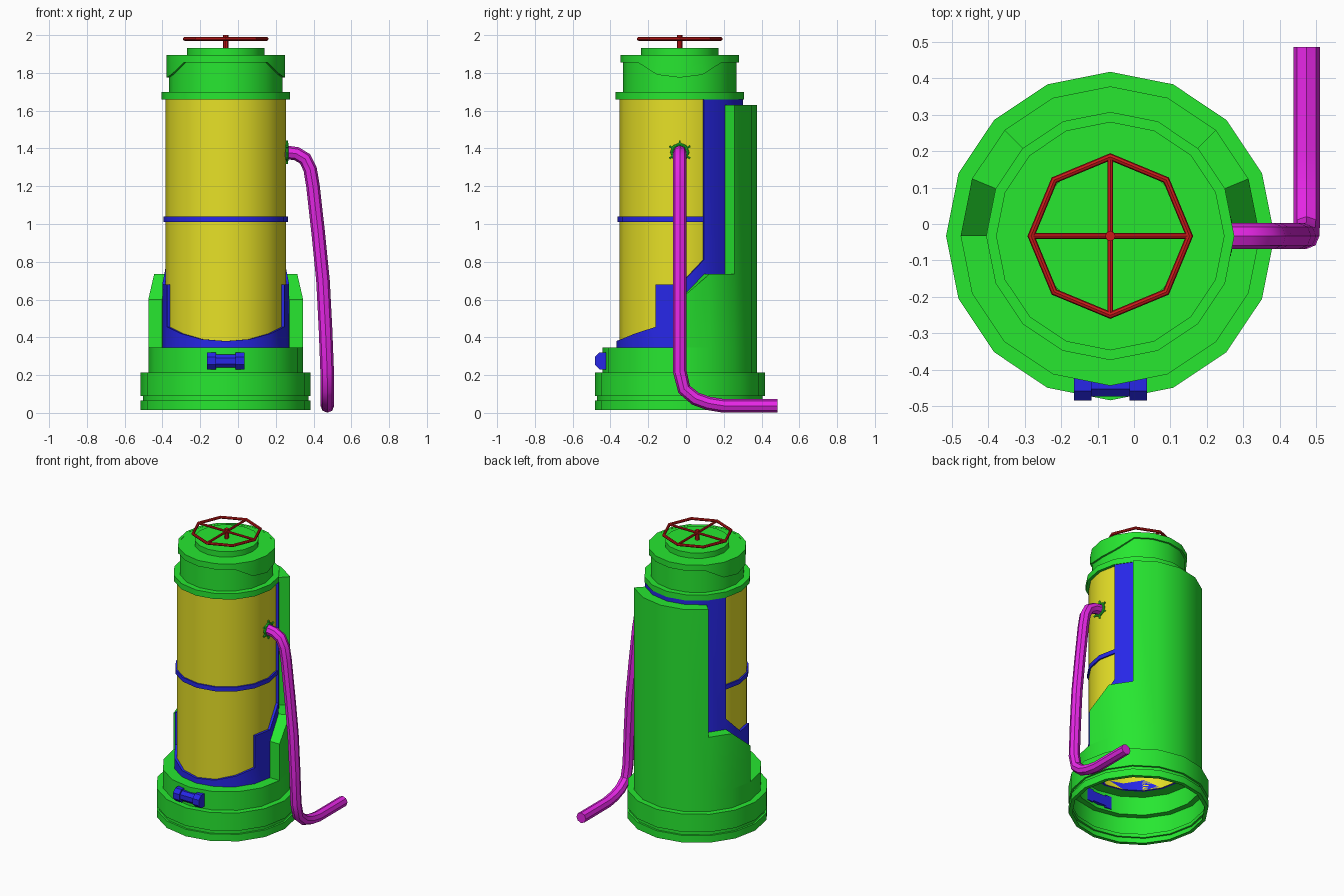
import bpy, bmesh, math
from mathutils import Vector

if "Cube" in bpy.data.objects:
    bpy.data.objects.remove(bpy.data.objects["Cube"])

CX, CY, SIDES = -0.065, -0.033, 16


def material(name, rgb):
    m = bpy.data.materials.new(name)
    m.diffuse_color = (*rgb, 1)
    m.use_nodes = True
    m.node_tree.nodes["Principled BSDF"].inputs["Base Color"].default_value = m.diffuse_color
    return m


GREEN = material("green", (0.02, 0.8, 0.03))
YELLOW = material("yellow", (0.8, 0.75, 0.02))
BLUE = material("blue", (0.02, 0.02, 0.8))
RED = material("red", (0.6, 0.01, 0.01))
MAGENTA = material("magenta", (0.8, 0.02, 0.8))


def finish(name, bm, mat, smooth=True):
    bmesh.ops.remove_doubles(bm, verts=bm.verts, dist=1e-5)
    bmesh.ops.recalc_face_normals(bm, faces=bm.faces)
    me = bpy.data.meshes.new(name)
    bm.to_mesh(me)
    bm.free()
    me.materials.append(mat)
    ob = bpy.data.objects.new(name, me)
    bpy.context.collection.objects.link(ob)
    if smooth:
        bpy.ops.object.select_all(action='DESELECT')
        ob.select_set(True)
        bpy.context.view_layer.objects.active = ob
        bpy.ops.object.shade_smooth_by_angle(angle=math.radians(35))
    return ob


def polar(r, a, z):
    a = math.radians(a)
    return Vector((CX + r * math.cos(a), CY + r * math.sin(a), z))


def lathe(name, profile, mat):
    """Revolve (radius, z) points; radius 0 closes the end."""
    bm = bmesh.new()
    step = 360 / SIDES
    for i in range(SIDES):
        for (r0, z0), (r1, z1) in zip(profile, profile[1:]):
            pts = [polar(r0, i * step, z0), polar(r0, (i + 1) * step, z0),
                   polar(r1, (i + 1) * step, z1), polar(r1, i * step, z1)]
            if r0 == 0:
                pts.pop(0)
            elif r1 == 0:
                pts.pop()
            bm.faces.new([bm.verts.new(p) for p in pts])
    return finish(name, bm, mat)


def curved_panel(name, r_in, r_out, segs, mat):
    """Thick wall of segments (a0, a1, bottom0, bottom1, top0, top1), mirrored in x."""
    segs = segs + [(180 - a1, 180 - a0, b1, b0, t1, t0) for a0, a1, b0, b1, t0, t1 in segs]
    cols = {}
    for a0, a1, b0, b1, t0, t1 in segs:
        cols.setdefault(a0 % 360, []).append((b0, t0))
        cols.setdefault(a1 % 360, []).append((b1, t1))
    bm = bmesh.new()

    def face(pts):
        bm.faces.new([bm.verts.new(p) for p in pts])

    def column(a, b, t):
        return sorted({z for pair in cols[a % 360] for z in pair if b <= z <= t})

    for a0, a1, b0, b1, t0, t1 in segs:
        for r in (r_in, r_out):
            face([polar(r, a0, z) for z in column(a0, b0, t0)] +
                 [polar(r, a1, z) for z in reversed(column(a1, b1, t1))])
        for z0, z1 in ((b0, b1), (t0, t1)):
            face([polar(r_in, a0, z0), polar(r_out, a0, z0),
                  polar(r_out, a1, z1), polar(r_in, a1, z1)])
    for a, spans in cols.items():
        walls = spans if len(spans) == 1 else list(zip(*[sorted(s) for s in zip(*spans)]))
        if len(spans) == 2:
            (b0, t0), (b1, t1) = spans
            walls = [(min(b0, b1), max(b0, b1)), (min(t0, t1), max(t0, t1))]
        for lo, hi in walls:
            if hi - lo > 1e-4:
                face([polar(r_in, a, lo), polar(r_out, a, lo),
                      polar(r_out, a, hi), polar(r_in, a, hi)])
    return finish(name, bm, mat)


def tube(name, paths, radius, mat, cyclic=False, res=2):
    cu = bpy.data.curves.new(name, 'CURVE')
    cu.dimensions = '3D'
    cu.bevel_depth = radius
    cu.bevel_resolution = res
    cu.use_fill_caps = True
    for path in paths:
        sp = cu.splines.new('POLY')
        sp.points.add(len(path) - 1)
        for p, co in zip(sp.points, path):
            p.co = (*co, 1)
        sp.use_cyclic_u = cyclic and len(path) > 2
    tmp = bpy.data.objects.new(name + "_path", cu)
    bpy.context.collection.objects.link(tmp)
    bpy.context.view_layer.update()
    me = bpy.data.meshes.new_from_object(tmp.evaluated_get(bpy.context.evaluated_depsgraph_get()))
    bpy.data.objects.remove(tmp)
    bm = bmesh.new()
    bm.from_mesh(me)
    bpy.data.meshes.remove(me)
    for f in bm.faces:
        f.material_index = 0
    return finish(name, bm, mat)


# Hollow stepped base with a groove
lathe("base", [(0.425, 0.016), (0.45, 0.016), (0.45, 0.065), (0.437, 0.065), (0.437, 0.09),
               (0.45, 0.09), (0.45, 0.215), (0.41, 0.215), (0.41, 0.345), (0.335, 0.345)], GREEN)

# Main tank and its band
lathe("tank", [(0.32, 0.345), (0.32, 1.66)], YELLOW)
lathe("tank_band", [(0.32, 1.01), (0.33, 1.01), (0.33, 1.04), (0.32, 1.04)], BLUE)

# Blue liner: low at the front, full height at the back
B = 0.345
curved_panel("liner", 0.32, 0.336,
             [(-90, -67.5, B, B, 0.38, 0.39), (-67.5, -45, B, B, 0.39, 0.42),
              (-45, -22.5, B, B, 0.42, 0.455), (-22.5, 0, B, B, 0.68, 0.68),
              (0, 22.5, B, B, 0.68, 0.81)] +
             [(a, a + 22.5, B, B, 1.66, 1.66) for a in (22.5, 45, 67.5)], BLUE)

# Green back shell
curved_panel("back_shell", 0.337, 0.41,
             [(0, 22.5, B, B, 0.60, 0.735), (22.5, 45, B, B, 0.735, 0.735),
              (45, 67.5, B, B, 1.63, 1.63), (67.5, 90, B, B, 1.63, 1.63)], GREEN)

# Collar, neck and plug
lathe("neck", [(0.32, 1.66), (0.34, 1.66), (0.34, 1.70), (0.30, 1.70), (0.30, 1.895),
               (0.205, 1.895), (0.205, 1.933), (0, 1.933)], GREEN)

# Cap skirt with scalloped lower edge
edge = {0: 1.775, 22.5: 1.79, 45: 1.855, 67.5: 1.855, 90: 1.855}
curved_panel("cap_skirt", 0.295, 0.313,
             [(a, a + 22.5, edge[abs(a)], edge[abs(a + 22.5)], 1.896, 1.896)
              for a in (-90 + 22.5 * i for i in range(8))], GREEN)

# Hand wheel: octagonal rim, spokes and spindle
rim = [polar(0.217, 45 * i, 1.98) for i in range(8)]
tube("wheel_rim", [rim], 0.010, RED, cyclic=True)
tube("wheel_spokes", [[rim[0], rim[4]], [rim[2], rim[6]]], 0.008, RED)
tube("wheel_spindle", [[(CX, CY, 1.93), (CX, CY, 2.0)]], 0.014, RED)

# Hose
hy = -0.033
tube("hose", [[(0.25, hy, 1.38), (0.31, hy, 1.372), (0.355, hy, 1.345), (0.382, hy, 1.29),
               (0.397, hy, 1.20), (0.425, hy, 0.95), (0.450, hy, 0.70), (0.463, hy, 0.45),
               (0.472, hy, 0.22), (0.473, -0.01, 0.125), (0.473, 0.05, 0.075),
               (0.473, 0.12, 0.05), (0.473, 0.20, 0.037), (0.473, 0.485, 0.037)]], 0.036, MAGENTA)

# Hose fitting: small ring with lugs
def around(r, a):
    return (0.26, hy + r * math.cos(a), 1.38 + r * math.sin(a))


tube("fitting_ring", [[around(0.043, math.tau * i / 8) for i in range(8)]], 0.008, GREEN, cyclic=True)
tube("fitting_lugs", [[around(0.040, math.tau * (i + 0.5) / 6), around(0.063, math.tau * (i + 0.5) / 6)]
                      for i in range(6)], 0.006, GREEN, res=1)


# Front latch: chamfered end blocks joined by a thinner bar
def latch_block(bm, x0, x1, y, z0, z1):
    c = (z1 - z0) * 0.28
    prof = [(-0.42, z0), (y + c, z0), (y, z0 + c), (y, z1 - c), (y + c, z1), (-0.42, z1)]
    rings = [[bm.verts.new((x, py, pz)) for py, pz in prof] for x in (x0, x1)]
    bm.faces.new(rings[0])
    bm.faces.new(rings[1])
    for i in range(6):
        j = (i + 1) % 6
        bm.faces.new([rings[0][i], rings[0][j], rings[1][j], rings[1][i]])


bm = bmesh.new()
latch_block(bm, CX - 0.1, CX - 0.052, -0.483, 0.23, 0.32)
latch_block(bm, CX - 0.052, CX + 0.052, -0.472, 0.24, 0.31)
latch_block(bm, CX + 0.052, CX + 0.1, -0.483, 0.23, 0.32)
finish("front_latch", bm, BLUE, smooth=False)
